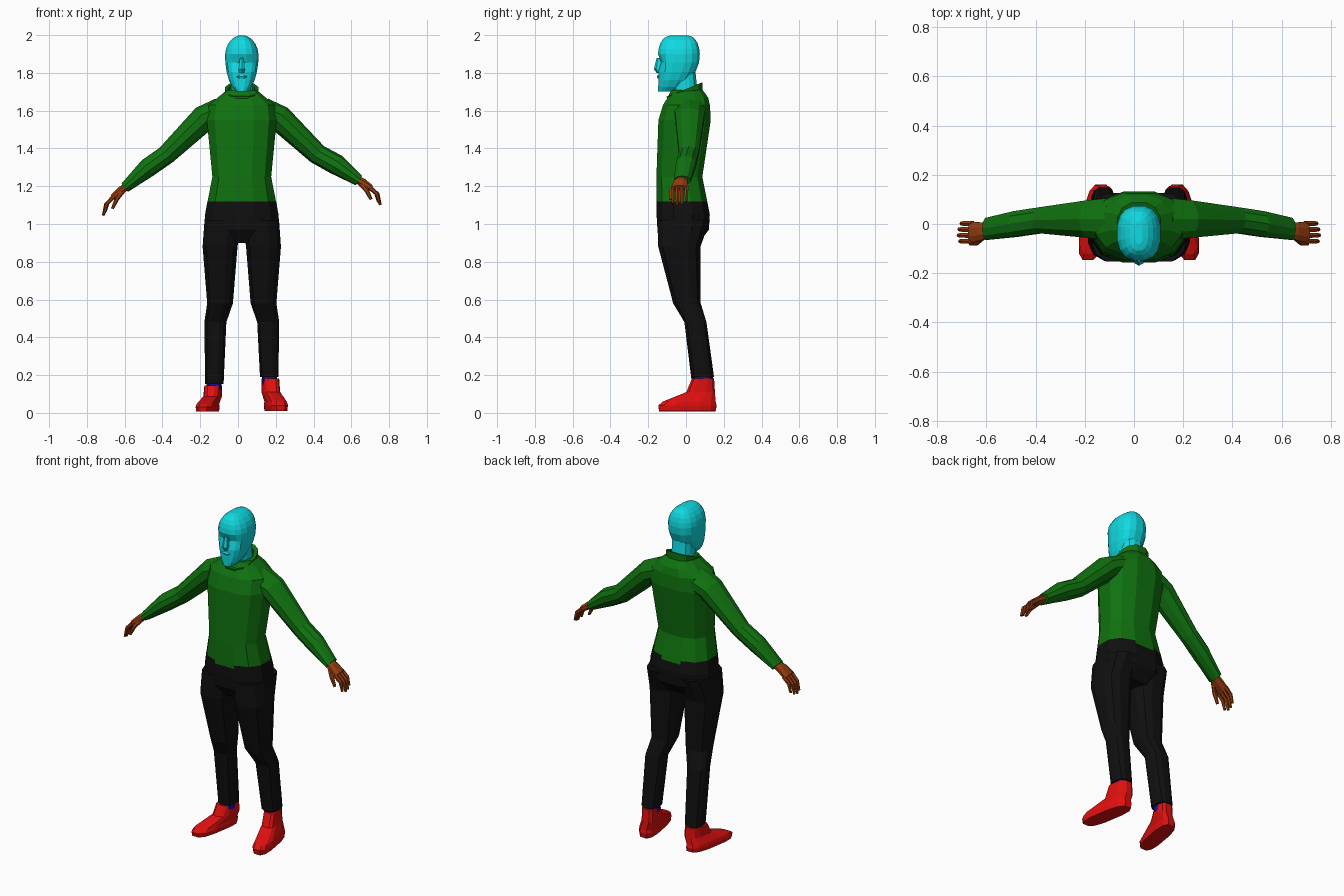
import bpy, bmesh, math
from mathutils import Vector

CENTRE = 0.02  # the body's own mirror plane

old = bpy.data.objects.get("Cube")
if old:
    bpy.data.objects.remove(old, do_unlink=True)


def material(name, red=0.005, green=0.005, blue=0.005):
    mat = bpy.data.materials.new(name)
    mat.use_nodes = True
    mat.diffuse_color = (red, green, blue, 1)
    shader = mat.node_tree.nodes["Principled BSDF"]
    shader.inputs["Base Color"].default_value = mat.diffuse_color
    shader.inputs["Roughness"].default_value = 0.8
    return mat


CYAN = material("cyan head", green=0.7, blue=0.75)
GREEN = material("green sweater", green=0.17)
BLACK = material("black trousers")
RED = material("red shoes", red=0.75)
BROWN = material("brown hands", red=0.3, green=0.045)
BLUE = material("blue socks", blue=0.35)


def skin(name, rings, mat, cap=True):
    """Join a list of point rings into one flat-shaded surface."""
    bm = bmesh.new()
    loops = [[bm.verts.new(point) for point in ring] for ring in rings]
    for low, high in zip(loops, loops[1:]):
        for i in range(len(low)):
            bm.faces.new((low[i - 1], low[i], high[i], high[i - 1]))
    if cap:
        bm.faces.new(loops[0])
        bm.faces.new(loops[-1])
    bmesh.ops.recalc_face_normals(bm, faces=bm.faces)
    mesh = bpy.data.meshes.new(name)
    bm.to_mesh(mesh)
    bm.free()
    mesh.materials.append(mat)
    bpy.context.collection.objects.link(bpy.data.objects.new(name, mesh))


def circle(sides):
    angles = [math.tau * (i + 0.5) / sides for i in range(sides)]
    return [(math.cos(angle), math.sin(angle)) for angle in angles]


def squared(value, power):
    return math.copysign(abs(value) ** power, value)


def level(z, wide, front, back, x=0.0, sides=12, power=0.8, tilt=0.0):
    """A horizontal rounded section; wide is its half width."""
    middle, deep = (front + back) / 2, (back - front) / 2
    ring = []
    for c, s in circle(sides):
        y = middle + deep * squared(s, power)
        ring.append(Vector((CENTRE + x + wide * squared(c, power), y, z + tilt * y)))
    return ring


def joint(x, y, z, deep, high):
    """A limb station: a place and its half thicknesses."""
    return Vector((x, y, z)), deep, high


def limb(joints, sides=8):
    """Elliptical sections square to the path through the joints."""
    rings = []
    depth_axis = Vector((0, 1, 0))
    for i, (place, deep, high) in enumerate(joints):
        before = joints[max(i - 1, 0)][0]
        after = joints[min(i + 1, len(joints) - 1)][0]
        height_axis = (after - before).cross(depth_axis).normalized()
        rings.append([place + depth_axis * deep * c + height_axis * high * s
                      for c, s in circle(sides)])
    return rings


def pair(name, rings, mat, pose):
    """Build the left part, and the mirrored right part in its own pose."""
    skin("left_" + name, rings, mat)
    skin("right_" + name, [[Vector((2 * CENTRE - p.x, p.y, pose(p))) for p in ring]
                           for ring in rings], mat)


def low_ankle(point):
    return point.z * 0.8 if point.z < 0.2 else point.z


def low_forearm(point):
    return point.z - 0.16 * max(0, point.x - 0.4)


# Sweater body
skin("sweater_body", [
    level(z=1.1, wide=.19, front=-.16, back=.12),
    level(z=1.25, wide=.16, front=-.16, back=.09),
    level(z=1.55, wide=.19, front=-.15, back=.135),
    level(z=1.63, wide=.18, front=-.125, back=.13),
    level(z=1.67, wide=.13, front=-.1, back=.12),
    level(z=1.71, wide=.08, front=-.08, back=.09)], GREEN)

# Folded collar, higher at the back
collar = dict(tilt=0.4)
skin("collar", [
    level(z=1.67, wide=.085, front=-.1, back=.09, **collar),
    level(z=1.715, wide=.09, front=-.105, back=.09, **collar),
    level(z=1.715, wide=.07, front=-.085, back=.07, **collar),
    level(z=1.67, wide=.07, front=-.08, back=.07, **collar)], GREEN, cap=False)

# Neck
skin("neck", [
    level(z=1.64, wide=.06, front=-.07, back=.07),
    level(z=1.82, wide=.06, front=-.07, back=.05)], CYAN)

# Head: a round crown over a long jaw that recedes at the back
head = []
for angle in range(-70, 85, 15):
    rise, girth = math.sin(math.radians(angle)), math.cos(math.radians(angle))
    if angle > 0:
        bulge = math.sqrt(girth)
        ring = level(z=1.89 + .11 * rise, wide=.09 * girth, sides=16,
                     front=-.035 - .115 * bulge, back=-.035 + .11 * bulge)
    else:
        ring = level(z=1.89 + .2 * rise, wide=.09 * girth, sides=16,
                     front=-.148, back=.13 * girth ** 2 - .055)
    head.append(ring)
# Hollow eye sockets
for point in sum(head, []):
    if point.y < -.09 and .01 < abs(point.x - CENTRE) < .06 and 1.83 < point.z < 1.88:
        point.y += .015
skin("head", head, CYAN)

# Nose and lips
skin("nose", [
    level(z=1.8, wide=.015, front=-.155, back=-.12, sides=6),
    level(z=1.82, wide=.02, front=-.17, back=-.12, sides=6),
    level(z=1.88, wide=.01, front=-.155, back=-.12, sides=6)], CYAN)
skin("lips", [
    level(z=1.77, wide=.02, front=-.15, back=-.12, sides=8),
    level(z=1.78, wide=.03, front=-.155, back=-.12, sides=8),
    level(z=1.79, wide=.02, front=-.15, back=-.12, sides=8)], CYAN)

# Trousers
skin("trouser_hips", [
    level(z=1.12, wide=.187, front=-.16, back=.116),
    level(z=1.05, wide=.2, front=-.16, back=.13),
    level(z=.97, wide=.205, front=-.155, back=.125),
    level(z=.9, wide=.14, front=-.11, back=.07)], BLACK)
pair("trouser_leg", [
    level(z=1.02, x=.1, wide=.1, front=-.156, back=.13),
    level(z=.88, x=.115, wide=.095, front=-.15, back=.08),
    level(z=.58, x=.115, wide=.07, front=-.07, back=.08),
    level(z=.48, x=.14, wide=.06, front=-.01, back=.11),
    level(z=.19, x=.145, wide=.05, front=.03, back=.15)], BLACK, low_ankle)

# Socks
pair("sock", [level(z=z, x=.147, wide=.04, front=.04, back=.14)
              for z in (.15, .199)], BLUE, low_ankle)

# Shoes, turned outward
shoe = [
    level(z=.01, x=.165, wide=.05, front=-.145, back=.16, power=.65),
    level(z=.04, x=.165, wide=.053, front=-.15, back=.165, power=.65),
    level(z=.06, x=.165, wide=.05, front=-.125, back=.16, power=.65),
    level(z=.11, x=.15, wide=.045, front=.0, back=.155, power=.65),
    level(z=.182, x=.15, wide=.043, front=.03, back=.15, power=.65)]
for point in sum(shoe, []):
    point.x += .17 * (.1 - point.y)
pair("shoe", shoe, RED, low_ankle)

# Sleeves
pair("sleeve", limb([
    joint(x=.13, y=.02, z=1.6, deep=.09, high=.07),
    joint(x=.22, y=.02, z=1.56, deep=.08, high=.07),
    joint(x=.42, y=.015, z=1.37, deep=.055, high=.055),
    joint(x=.52, y=.0, z=1.315, deep=.055, high=.055),
    joint(x=.64, y=-.02, z=1.23, deep=.047, high=.03)], sides=10), GREEN, low_forearm)

# Hands
pair("palm", limb([
    joint(x=.62, y=-.02, z=1.24, deep=.03, high=.022),
    joint(x=.66, y=-.03, z=1.22, deep=.04, high=.024),
    joint(x=.705, y=-.035, z=1.19, deep=.046, high=.018)]), BROWN, low_forearm)
knuckle = Vector((.695, -.07, 1.195))
for finger, reach in dict(index=.95, middle=1.05, ring=1, little=.85).items():
    bend = knuckle + reach * Vector((.042, 0, -.036))
    tip = knuckle + reach * Vector((.056, 0, -.09))
    pair(finger + "_finger", limb([
        joint(*knuckle, deep=.012, high=.013),
        joint(*bend, deep=.011, high=.011),
        joint(*tip, deep=.008, high=.007)], sides=6), BROWN, low_forearm)
    knuckle.y += .024
pair("thumb", limb([
    joint(x=.645, y=-.045, z=1.22, deep=.014, high=.015),
    joint(x=.68, y=-.075, z=1.18, deep=.013, high=.013),
    joint(x=.705, y=-.08, z=1.13, deep=.009, high=.008)], sides=6), BROWN, low_forearm)
